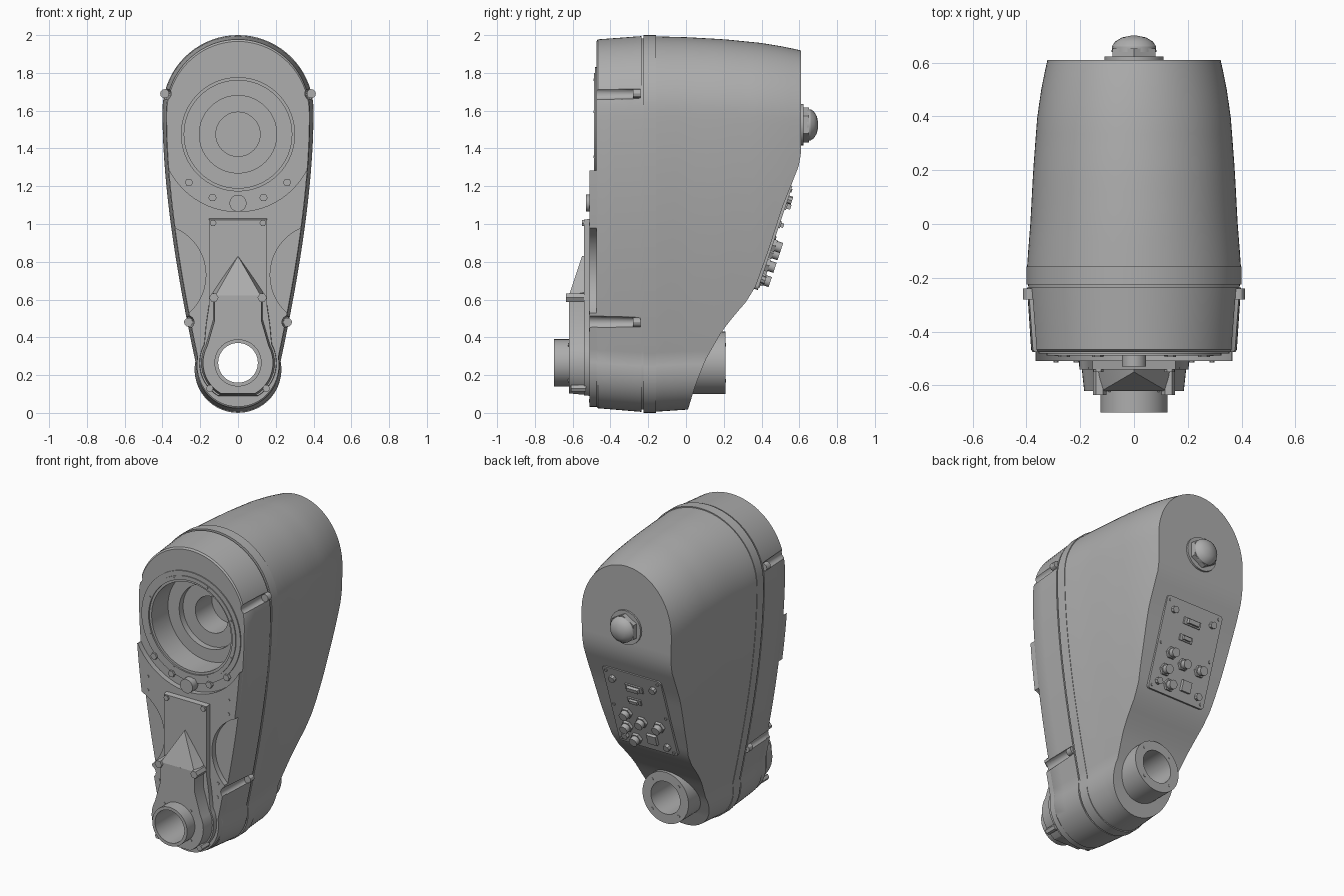
import bpy, bmesh, math
from mathutils import Matrix, Vector

if "Cube" in bpy.data.objects:
    bpy.data.objects.remove(bpy.data.objects["Cube"])

GREY = bpy.data.materials.new("housing grey")
GREY.use_nodes = True
GREY.diffuse_color = (0.42, 0.42, 0.42, 1)
GREY.node_tree.nodes["Principled BSDF"].inputs["Base Color"].default_value = (0.42, 0.42, 0.42, 1)

# Working frames: local x, local up, local outward
FRONT = Matrix.Rotation(math.pi / 2, 4, "X")
BACK = Matrix(((-1, 0, 0, 0), (0, 0, 1, 0), (0, 1, 0, 0), (0, 0, 0, 1)))
slope = math.atan2(0.18, 0.54)
PANEL = Matrix.Translation((0, 0.46, 0.93)) @ Matrix.Rotation(-slope, 4, "X") @ BACK
HUB, BORE = 1.475, 0.265


def lerp(table, v):
    for a, b in zip(table, table[1:]):
        if v <= b[0]:
            t = max(0, (v - a[0]) / (b[0] - a[0]))
            return [p + (q - p) * t for p, q in zip(a[1:], b[1:])]
    return list(table[-1][1:])


def circle(cx, cy, r, n=32, start=0):
    return [(cx + r * math.cos(start + math.tau * i / n), cy + r * math.sin(start + math.tau * i / n)) for i in range(n)]


def box(cx, cy, w, h):
    return [(cx + sx * w / 2, cy + sy * h / 2) for sx, sy in ((-1, -1), (1, -1), (1, 1), (-1, 1))]


def mirrored(half):
    return half + [(-x, z) for x, z in reversed(half) if abs(x) > 1e-5]


def prism(bm, frame, pts, d0, d1, k=1.0, c=(0, 0)):
    lo = [bm.verts.new(frame @ Vector((x, y, d0))) for x, y in pts]
    hi = [bm.verts.new(frame @ Vector((c[0] + (x - c[0]) * k, c[1] + (y - c[1]) * k, d1))) for x, y in pts]
    bm.faces.new(lo[::-1])
    bm.faces.new(hi)
    for i in range(len(pts)):
        j = (i + 1) % len(pts)
        bm.faces.new((lo[i], lo[j], hi[j], hi[i]))


def revolve(bm, frame, cy, profile, n=48, closed=False):
    rings = [[bm.verts.new(frame @ Vector((x, y, d))) for x, y in circle(0, cy, r, n)] for r, d in profile]
    pairs = list(zip(rings, rings[1:])) + ([(rings[-1], rings[0])] if closed else [])
    for a, b in pairs:
        for i in range(n):
            j = (i + 1) % n
            bm.faces.new((a[i], a[j], b[j], b[i]))
    if not closed:
        bm.faces.new(rings[0])
        bm.faces.new(rings[-1])


def finish(name, bm, cutters=(), angle=30):
    bmesh.ops.recalc_face_normals(bm, faces=bm.faces)
    mesh = bpy.data.meshes.new(name)
    bm.to_mesh(mesh)
    bm.free()
    mesh.materials.append(GREY)
    ob = bpy.data.objects.new(name, mesh)
    bpy.context.collection.objects.link(ob)
    bpy.ops.object.select_all(action="DESELECT")
    bpy.context.view_layer.objects.active = ob
    ob.select_set(True)
    for cut in cutters:
        mod = ob.modifiers.new("cut", "BOOLEAN")
        mod.operation, mod.solver, mod.object = "DIFFERENCE", "EXACT", cut
        bpy.ops.object.modifier_apply(modifier=mod.name)
    bpy.ops.object.shade_smooth_by_angle(angle=math.radians(angle))
    return ob


def cutter(name, build):
    bm = bmesh.new()
    build(bm)
    ob = finish(name, bm)
    ob.hide_render = True
    return ob


# Half outline of the housing, top to bottom
half = [(0.4 * math.sin(a), 1.6 + 0.4 * math.cos(a)) for a in (math.pi / 2 * i / 18 for i in range(18))]
ctrl = [Vector(p) for p in ((0.4, 1.6), (0.4, 1.17), (0.315, 0.69), (0.226, 0.273))]
for i in range(30):
    t = i / 30
    p = sum((ctrl[j] * (math.comb(3, j) * t ** j * (1 - t) ** (3 - j)) for j in range(4)), Vector((0, 0)))
    half.append((p.x, p.y))
half += [(0.23 * math.cos(a), 0.23 + 0.23 * math.sin(a)) for a in (0.19 - (math.pi / 2 + 0.19) * i / 14 for i in range(14))]
half.append((0, 0))

# Depth, width scale, top drop, bottom rise
SHAPE = [(-0.51, 0.95, 0.025, 0.025), (-0.47, 0.96, 0.018, 0.02), (-0.23, 1, 0, 0), (-0.15, 1, 0, 0),
         (0, 0.97, 0.004, 0.01), (0.2, 0.943, 0.015, 0.015), (0.4, 0.905, 0.035, 0.02),
         (0.52, 0.86, 0.055, 0.02), (0.61, 0.81, 0.075, 0.02)]
# Height, depth of the rear face
REAR = [(0, 0.01), (0.13, 0.05), (0.26, 0.1), (0.42, 0.19), (0.51, 0.26), (0.58, 0.32), (0.665, 0.37),
        (0.87, 0.44), (1.1, 0.51), (1.25, 0.565), (1.34, 0.597), (1.42, 0.61), (2, 0.61)]


def shell(x, z, y, k):
    w, drop, rise = lerp(SHAPE, y)
    z = z - drop * (z / 2) ** 2 + rise * (1 - z / 2) ** 2
    return (x * w * k, y, 1 + (z - 1) * k)


# Cutters
bore = cutter("bore_cutter", lambda bm: revolve(bm, FRONT, BORE, [(0.112, -0.5), (0.112, 0.8)]))
recess = cutter("recess_cutter", lambda bm: revolve(bm, FRONT, HUB, [
    (0.117, 0.1), (0.117, 0.27), (0.205, 0.27), (0.205, 0.31), (0.285, 0.31), (0.285, 0.6)], 64))
SLOTS = [(s * x, z) for s in (-1, 1) for x, z in ((0.388, 1.69), (0.268, 0.48))]


def build_slots(bm):
    for x, z in SLOTS:
        prism(bm, FRONT, circle(x, z, 0.026, 16), 0.25, 0.6, 1.5, (x, z))


slots = cutter("slot_cutter", build_slots)

# Main housing: front shell, seam groove, band and tapered rear shell
bm = bmesh.new()
ring = mirrored(half)
rows = [(-0.475, 0.985), (-0.467, 0.995), (-0.38, 0.995), (-0.3, 0.995), (-0.236, 0.995), (-0.236, 0.983),
        (-0.224, 0.983), (-0.224, 1), (-0.158, 1), (-0.158, 0.993)]
loops = [[bm.verts.new(shell(x, z, y, k)) for x, z in ring] for y, k in rows]
for i in range(1, 15):
    loops.append([bm.verts.new(shell(x, z, -0.158 + (lerp(REAR, z)[0] + 0.158) * i / 14, 0.993)) for x, z in ring])
n = len(ring)
for a, b in zip(loops, loops[1:]):
    for i in range(n):
        bm.faces.new((a[i], a[(i + 1) % n], b[(i + 1) % n], b[i]))
for loop in (loops[0], loops[-1]):
    for i in range(len(half) - 1):
        quad = [loop[i], loop[i + 1], loop[-i - 1], loop[-i % n]]
        bm.faces.new(list(dict.fromkeys(quad)))
finish("housing", bm, (bore, recess, slots))

# Raised lower front plate with round side pockets
hub_cut = cutter("hub_cutter", lambda bm: revolve(bm, FRONT, HUB, [(0.41, 0.3), (0.41, 0.7)], 64))


def build_pockets(bm):
    for s in (-1, 1):
        prism(bm, FRONT, circle(s * 0.44, 0.73, 0.27, 48), 0.3, 0.7)


pockets = cutter("pocket_cutter", build_pockets)
bm = bmesh.new()
plate = [(p[0], p[2]) for p in (shell(x, z, -0.49, 0.99) for x, z in half if z < 1.3)]
prism(bm, FRONT, mirrored(plate), 0.45, 0.51)
finish("front_plate", bm, (hub_cut, pockets, bore, slots))

# Stepped flange ring around the recess
bm = bmesh.new()
revolve(bm, FRONT, HUB, [(0.285, 0.4), (0.285, 0.478), (0.3, 0.478), (0.3, 0.488), (0.325, 0.488),
                         (0.325, 0.482), (0.355, 0.482), (0.355, 0.4)], 64, True)
finish("recess_flange", bm)

# Arm plate and raised cover


def lobe(r, floor):
    arc = [(r * math.cos(a), BORE + r * math.sin(a)) for a in (0.5 - (math.pi / 2 + 0.5) * i / 16 for i in range(16))]
    arc = [p for p in arc if p[1] > floor]
    return arc + [(math.sqrt(r * r - (BORE - floor) ** 2), floor)]


bm = bmesh.new()
prism(bm, FRONT, mirrored([(0.155, 1.03), (0.155, 0.57), (0.17, 0.47)] + lobe(0.205, 0.09)), 0.5, 0.54, 0.99, (0, BORE))
finish("arm_plate", bm, (bore,))
bm = bmesh.new()
prism(bm, FRONT, mirrored([(0.13, 0.64), (0.13, 0.5)] + lobe(0.195, 0.095)), 0.53, 0.62, 0.95, (0, BORE))
finish("arm_cover", bm, (bore,))
bm = bmesh.new()
for x, z, d in ((0, 0.83, 0.55), (0, 0.83, 0.53), (0.12, 0.621, 0.62), (0.135, 0.64, 0.53), (0.12, 0.6, 0.53)):
    for s in (-1, 1):
        bm.verts.new(FRONT @ Vector((s * x, z, d)))
bmesh.ops.remove_doubles(bm, verts=bm.verts, dist=0.0001)
bmesh.ops.convex_hull(bm, input=bm.verts)
finish("cover_wedge", bm)

# Front and rear tubes
for name, r, d0, d1 in (("front_tube", 0.125, 0.45, 0.70), ("rear_tube", 0.165, 0.1, -0.21)):
    bm = bmesh.new()
    revolve(bm, FRONT, BORE, [(0.105, d0), (r, d0), (r, d1), (0.105, d1)], 48, True)
    finish(name, bm)

# Front fasteners: x, height, radius, inner and outer depth, sides
bm = bmesh.new()
for s in (-1, 1):
    for x, z, r, d0, d1, sides in (
            (0.135, 1.14, 0.022, 0.46, 0.495, 6), (0.26, 1.22, 0.022, 0.46, 0.495, 6),
            (0.132, 1.005, 0.018, 0.53, 0.55, 6), (0.128, 0.61, 0.025, 0.53, 0.635, 6),
            (0.15, 0.13, 0.02, 0.53, 0.61, 6), (0.388, 1.69, 0.024, 0.24, 0.28, 12),
            (0.262, 0.48, 0.024, 0.24, 0.28, 12), (0.29, 1.09, 0.009, 0.5, 0.514, 8),
            (0.29, 1.0, 0.009, 0.5, 0.514, 8), (0.215, 0.53, 0.009, 0.5, 0.514, 8),
            (0.21, 0.44, 0.009, 0.5, 0.514, 8), (0.075, 0.065, 0.009, 0.5, 0.514, 8)):
        prism(bm, FRONT, circle(s * x, z, r, sides), d0, d1)
for x, z in circle(0, HUB, 0.312, 8, math.pi / 8):
    prism(bm, FRONT, circle(x, z, 0.007, 8), 0.48, 0.491)
for x, z in circle(0, BORE, 0.135, 4, math.pi / 4):
    prism(bm, FRONT, circle(x, z, 0.009, 8), 0.61, 0.624)
    prism(bm, FRONT, circle(x, z, 0.009, 8), -0.2, -0.213)
finish("front_fasteners", bm)
bm = bmesh.new()
prism(bm, FRONT, circle(0, 1.11, 0.045, 24), 0.45, 0.53)
finish("locating_pin", bm)

# Rear domed plug
bm = bmesh.new()
prism(bm, BACK, circle(0, 1.525, 0.11, 24), 0.6, 0.622)
prism(bm, BACK, circle(0, 1.525, 0.093, 6, math.pi / 6), 0.62, 0.652)
revolve(bm, BACK, 1.525, [(0.083, 0.64), (0.082, 0.66), (0.07, 0.678), (0.045, 0.693), (0.012, 0.7)], 20)
finish("rear_plug", bm)

# Rear connector panel
bm = bmesh.new()
corners = [p for sx, sy, a in ((1, 1, 0), (-1, 1, 1), (-1, -1, 2), (1, -1, 3))
           for p in [(sx * 0.19 + 0.02 * math.cos(math.pi / 2 * (a + i / 4)),
                      sy * 0.27 + 0.02 * math.sin(math.pi / 2 * (a + i / 4))) for i in range(5)]]
prism(bm, PANEL, corners, -0.03, 0.012)
finish("connector_panel", bm)

bm = bmesh.new()
for u, v, w, h, d in ((0, 0.18, 0.13, 0.045, 0.02), (0, 0.18, 0.085, 0.028, 0.04), (-0.02, 0.075, 0.1, 0.04, 0.02),
                      (-0.02, 0.075, 0.06, 0.024, 0.035), (0.05, -0.2, 0.07, 0.07, 0.03)):
    prism(bm, PANEL, box(u, v, w, h), 0, d, 0.94, (u, v))
for u, v in ((-0.1, -0.04), (0.0, -0.08), (0.125, -0.08), (-0.12, -0.15), (-0.07, -0.23)):
    prism(bm, PANEL, circle(u, v, 0.038, 6), 0, 0.03)
    prism(bm, PANEL, circle(u, v, 0.028, 16), 0.03, 0.062)
for s in (-1, 1):
    for u, v in ((0.145, 0.215), (0.15, -0.23)):
        prism(bm, PANEL, circle(s * u, v, 0.022, 8), 0, 0.035)
    for v in (0.265, 0.0, -0.265):
        prism(bm, PANEL, circle(s * 0.185, v, 0.01, 8), 0, 0.018)
finish("panel_connectors", bm)

for tool in (bore, recess, slots, hub_cut, pockets):
    bpy.data.objects.remove(tool)
